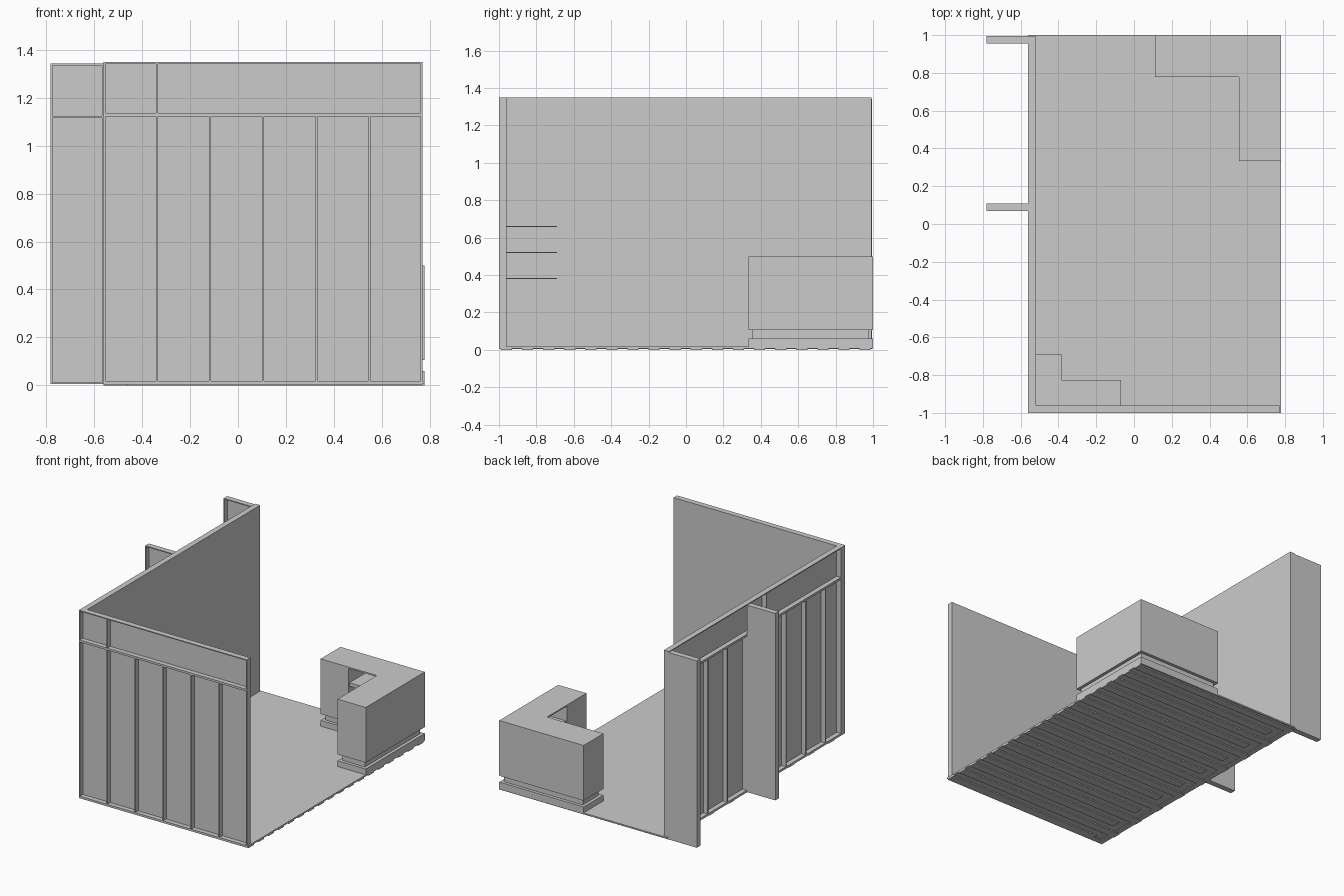
import bpy, bmesh

if "Cube" in bpy.data.objects:
    bpy.data.objects.remove(bpy.data.objects["Cube"])

M = 0.2217  # panel module width


def boxes(name, items):
    """One object from boxes given as (x0, x1, y0, y1, z0, z1)."""
    bm = bmesh.new()
    for x0, x1, y0, y1, z0, z1 in items:
        r = bmesh.ops.create_cube(bm, size=1)
        for v in r["verts"]:
            v.co.x = x0 if v.co.x < 0 else x1
            v.co.y = y0 if v.co.y < 0 else y1
            v.co.z = z0 if v.co.z < 0 else z1
    return finish(name, bm)


def prism(name, outline, z0, z1):
    """Flat outline (counter-clockwise) extruded from z0 to z1."""
    bm = bmesh.new()
    f = bm.faces.new([bm.verts.new((x, y, z0)) for x, y in outline])
    r = bmesh.ops.extrude_face_region(bm, geom=[f])
    for v in r["geom"]:
        if isinstance(v, bmesh.types.BMVert):
            v.co.z = z1
    bmesh.ops.recalc_face_normals(bm, faces=bm.faces)
    return finish(name, bm)


def finish(name, bm):
    me = bpy.data.meshes.new(name)
    bm.to_mesh(me)
    bm.free()
    ob = bpy.data.objects.new(name, me)
    bpy.context.collection.objects.link(ob)
    return ob


def framed_wall(name, u0, u1, v0, low, high, z0, z1, zr, rail, turn=False):
    """Thin sheet at the back of a stud frame; recesses face -y, or -x if turned."""
    v1, t, skin = v0 + 0.04, 0.008, 0.006
    parts = [(u0, u1, v1 - skin, v1, z0, z1)]
    for a, b in ((z0, z0 + rail), (zr, zr + rail), (z1 - 0.007, z1)):
        parts.append((u0, u1, v0, v1 - skin, a, b))
    for us, a, b in ((low, z0 + rail, zr), (high, zr + rail, z1 - 0.007)):
        ends = [u0 + t / 2, u1 - t / 2]
        for u in ends + us:
            parts.append((u - t / 2, u + t / 2, v0, v1 - skin, a, b))
    if turn:
        parts = [(a[2], a[3], a[0], a[1], a[4], a[5]) for a in parts]
    return boxes(name, parts)


# Floor deck with battens underneath, alternately full and short
boxes("floor_deck", [(-0.56, 0.778, -1, 1, 0.008, 0.018)])
boxes("floor_battens", [(-0.56 if i % 2 else -0.46, 0.778, y, y + 0.06, 0, 0.008)
                        for i in range(18) for y in [-0.99 + i * 0.1128]])

# Front and left walls
framed_wall("front_wall", -0.56, 0.77, -1.0, [-0.56 + M * i for i in range(1, 6)],
            [-0.56 + M], 0.004, 1.348, 1.121, 0.015)
framed_wall("left_wall", -0.96, 0.993, -0.56, [-1 + M * i for i in range(1, 9)],
            [-1 + M * 4], 0.004, 1.348, 1.121, 0.015, turn=True)

# Braces behind the left wall
for name, y in (("middle_brace", 0.068), ("rear_brace", 0.955)):
    framed_wall(name, -0.782, -0.56, y, [], [], 0.005, 1.342, 1.116, 0.008)

# Corner shelves
shelf = [(-0.52, -0.96), (-0.07, -0.96), (-0.07, -0.825), (-0.385, -0.825),
         (-0.385, -0.69), (-0.52, -0.69)]
for i in range(3):
    prism("corner_shelf_%d" % (i + 1), shelf, 0.378 + 0.14 * i, 0.383 + 0.14 * i)


# Corner counter
def ell(d, cut=0.0):
    """Counter outline inset by d, with both arms shortened by cut."""
    return [(0.11 + cut + d, 0.777 + d), (0.555 + d, 0.777 + d),
            (0.555 + d, 0.333 + cut + d), (0.778 - d, 0.333 + cut + d),
            (0.778 - d, 1 - d), (0.11 + cut + d, 1 - d)]


prism("counter_plinth", ell(0), 0.018, 0.06)
prism("counter_neck", ell(0.022), 0.06, 0.105)
prism("counter_bottom", ell(0), 0.105, 0.115)
prism("counter_inner_shelf", ell(0.008, 0.21), 0.36, 0.385)
prism("counter_top", ell(0), 0.49, 0.5)
boxes("counter_sides", [
    (0.11, 0.332, 0.777, 1, 0.115, 0.49),
    (0.555, 0.778, 0.333, 0.555, 0.115, 0.49),
    (0.332, 0.778, 0.99, 1, 0.115, 0.49),
    (0.768, 0.778, 0.555, 0.99, 0.115, 0.49)])
